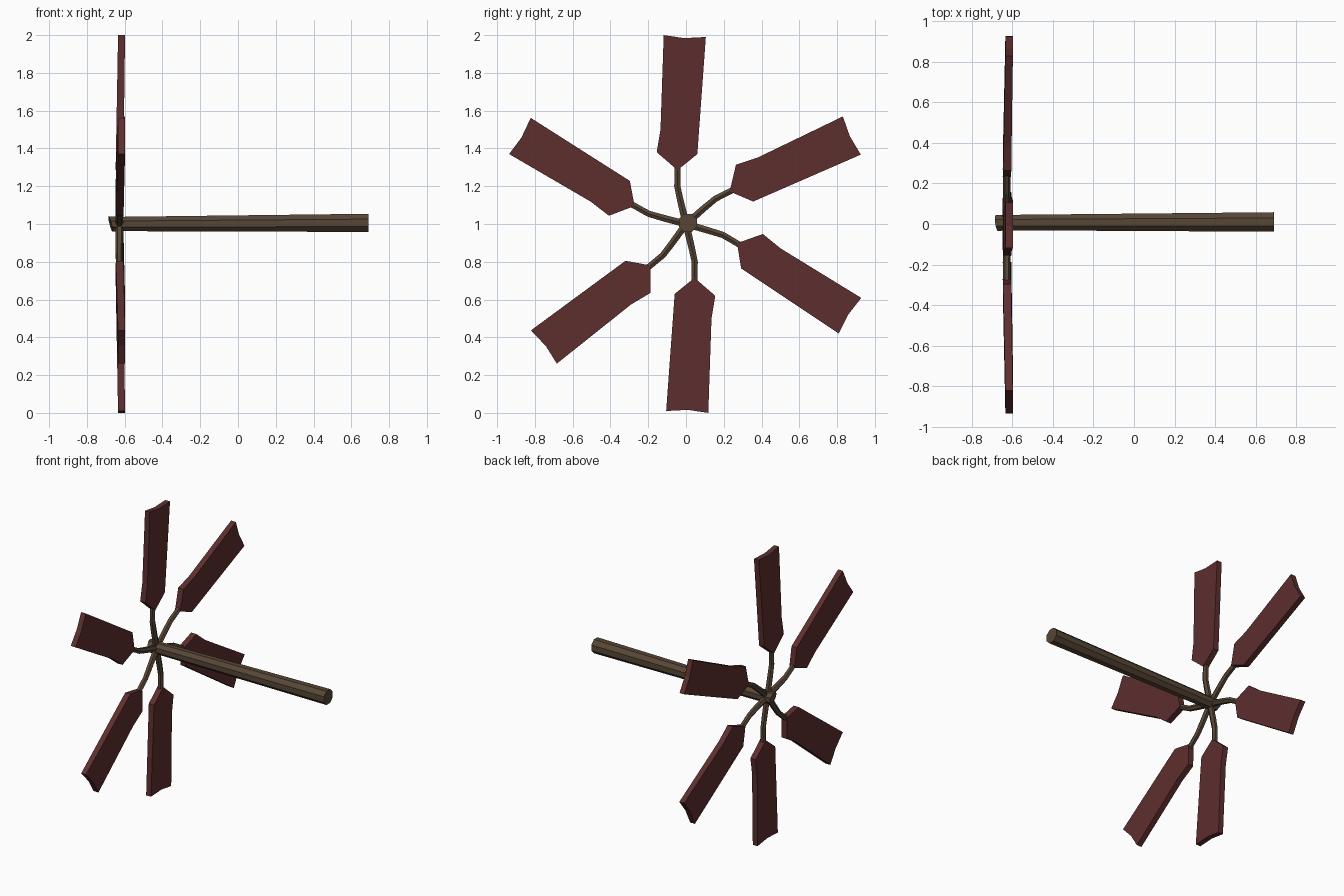
import bpy, bmesh
from math import sin, cos, pi, radians
from mathutils import Vector, Matrix

if "Cube" in bpy.data.objects:
    bpy.data.objects.remove(bpy.data.objects["Cube"])


def material(name, rgb):
    m = bpy.data.materials.new(name)
    m.diffuse_color = (*rgb, 1)
    m.use_nodes = True
    m.node_tree.nodes["Principled BSDF"].inputs["Base Color"].default_value = m.diffuse_color
    return m


WOOD = material("dark_wood", (0.095, 0.062, 0.037))
RED = material("red_paint", (0.11, 0.027, 0.027))


def make_object(name, rings, mat, matrix=Matrix()):
    """Skin a list of equal-length vertex rings and cap both ends."""
    bm = bmesh.new()
    loops = [[bm.verts.new(p) for p in ring] for ring in rings]
    n = len(loops[0])
    for a, b in zip(loops, loops[1:]):
        for i in range(n):
            j = (i + 1) % n
            bm.faces.new((a[i], a[j], b[j], b[i]))
    bm.faces.new(loops[0][::-1])
    bm.faces.new(loops[-1])
    bmesh.ops.recalc_face_normals(bm, faces=bm.faces)
    mesh = bpy.data.meshes.new(name)
    bm.to_mesh(mesh)
    bm.free()
    mesh.materials.append(mat)
    ob = bpy.data.objects.new(name, mesh)
    bpy.context.collection.objects.link(ob)
    ob.matrix_world = matrix
    return ob


# Axle: eight-sided tapering shaft with a slanted hub end
axle = []
for x, r, cy, cz, slant in ((-0.675, 0.044, 0.005, 1.0, 0.25),
                            (-0.64, 0.041, 0.007, 1.0, 0.0),
                            (0.69, 0.052, 0.01, 1.006, 0.0)):
    ring = []
    for i in range(8):
        a = 2 * pi * (i + 0.5) / 8
        dy, dz = r * cos(a), r * sin(a)
        ring.append((x - slant * (dz + 0.5 * dy), cy + dy, cz + dz))
    axle.append(ring)
make_object("axle", axle, WOOD)

# Blade outline (sideways, outward) and bent spoke path, for the upright arm
OUTLINE = [(-0.118, 1.0), (-0.01, 0.984), (0.105, 0.99), (0.06, 0.37),
           (-0.045, 0.285), (-0.155, 0.38), (-0.135, 0.5)]
SPOKE = [(0.0, 0.0), (-0.03, 0.125), (-0.046, 0.2), (-0.044, 0.34)]


def blade_side(x_root, x_tip):
    return [(x_root + (x_tip - x_root) * (v - 0.285) / 0.715, u, v) for u, v in OUTLINE]


blade_rings = [blade_side(-0.648, -0.635), blade_side(-0.607, -0.598)]

# Six-sided spoke rings, perpendicular to the path
spoke_rings = []
for k, (u, v) in enumerate(SPOKE):
    p0 = Vector(SPOKE[max(k - 1, 0)])
    p1 = Vector(SPOKE[min(k + 1, len(SPOKE) - 1)])
    t = (p1 - p0).normalized()
    r = 0.021 - 0.001 * k
    ring = []
    for i in range(6):
        a = 2 * pi * i / 6
        s = r * sin(a)
        ring.append((-0.628 + r * cos(a), u + t.y * s, v - t.x * s))
    spoke_rings.append(ring)

# Six arms, slightly unevenly spaced around the axle
for n, angle in enumerate((0, 62.3, 119.6, 180, 229.5, 298.3), 1):
    m = Matrix.Translation((0, 0, 1)) @ Matrix.Rotation(-radians(angle), 4, 'X')
    make_object(f"spoke_{n}", spoke_rings, WOOD, m)
    make_object(f"blade_{n}", blade_rings, RED, m)
